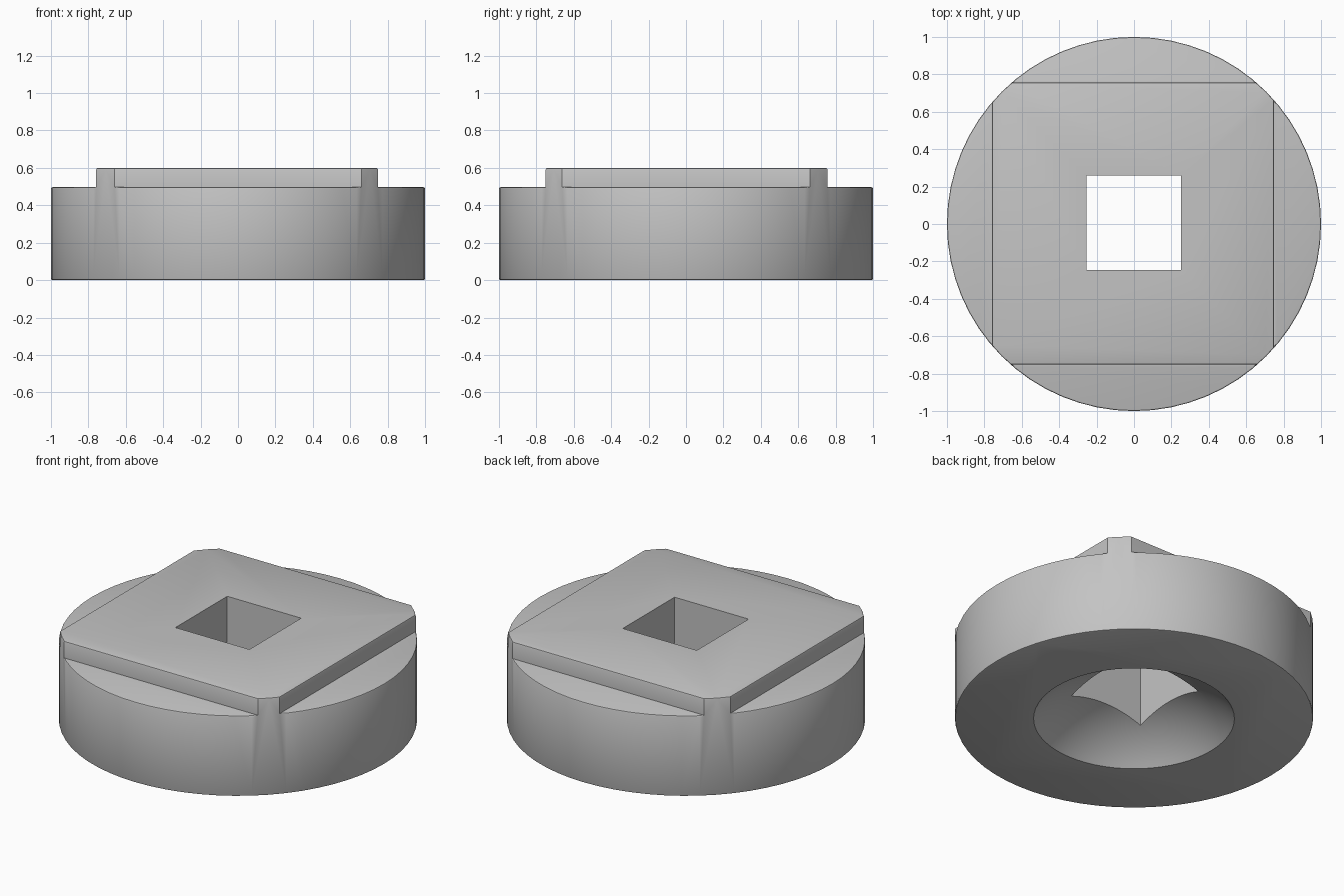
import bpy
import math

if "Cube" in bpy.data.objects:
    bpy.data.objects.remove(bpy.data.objects["Cube"], do_unlink=True)

# Single grey material
grey = bpy.data.materials.new("plain_grey")
grey.use_nodes = True
COLOUR = (0.55, 0.55, 0.55, 1)
grey.diffuse_color = COLOUR
grey.node_tree.nodes["Principled BSDF"].inputs["Base Color"].default_value = COLOUR

HEIGHT, LEDGE, HALF, SHAFT = 0.6, 0.497, 0.753, 0.252


def apply_modifier(obj, mod):
    bpy.context.view_layer.objects.active = obj
    bpy.ops.object.modifier_apply(modifier=mod.name)


def cut(obj, cutter):
    """Subtract the cutter from the object and remove the cutter."""
    cutter.hide_render = True
    mod = obj.modifiers.new("cut", "BOOLEAN")
    mod.operation = "DIFFERENCE"
    mod.solver = "EXACT"
    mod.object = cutter
    apply_modifier(obj, mod)
    bpy.data.objects.remove(cutter, do_unlink=True)


def box(size, location):
    bpy.ops.mesh.primitive_cube_add(size=1, location=location)
    obj = bpy.context.object
    obj.scale = size
    bpy.ops.object.transform_apply(location=False, rotation=False, scale=True)
    return obj


def bevel(obj, width):
    mod = obj.modifiers.new("soft_edges", "BEVEL")
    mod.width = width
    mod.segments = 2
    mod.limit_method = "ANGLE"
    mod.angle_limit = math.radians(50)
    apply_modifier(obj, mod)


# Round body
bpy.ops.mesh.primitive_cylinder_add(vertices=64, radius=1, depth=HEIGHT,
                                    location=(0, 0, HEIGHT / 2))
body = bpy.context.object
body.name = "round_body"

# Four ledges that leave a raised square on top
for sx, sy in ((1, 0), (-1, 0), (0, 1), (0, -1)):
    reach = HALF + 0.5
    size = (1, 3, 1) if sx else (3, 1, 1)
    cut(body, box(size, (sx * reach - 0.005 * abs(sx),
                         sy * reach + 0.003 * abs(sy), LEDGE + 0.5)))
bevel(body, 0.01)

# Square shaft through the middle, with softened corners
cut(body, box((2 * SHAFT, 2 * SHAFT, 2), (-0.002, 0.006, HEIGHT / 2)))

# Shallow domed recess underneath
bpy.ops.mesh.primitive_uv_sphere_add(segments=64, ring_count=64, radius=0.762,
                                     location=(0, 0, -0.516))
cut(body, bpy.context.object)

body.data.materials.clear()
body.data.materials.append(grey)
for poly in body.data.polygons:
    poly.material_index = 0

bpy.ops.object.select_all(action="DESELECT")
body.select_set(True)
bpy.context.view_layer.objects.active = body
bpy.ops.object.shade_smooth_by_angle(angle=math.radians(30))
